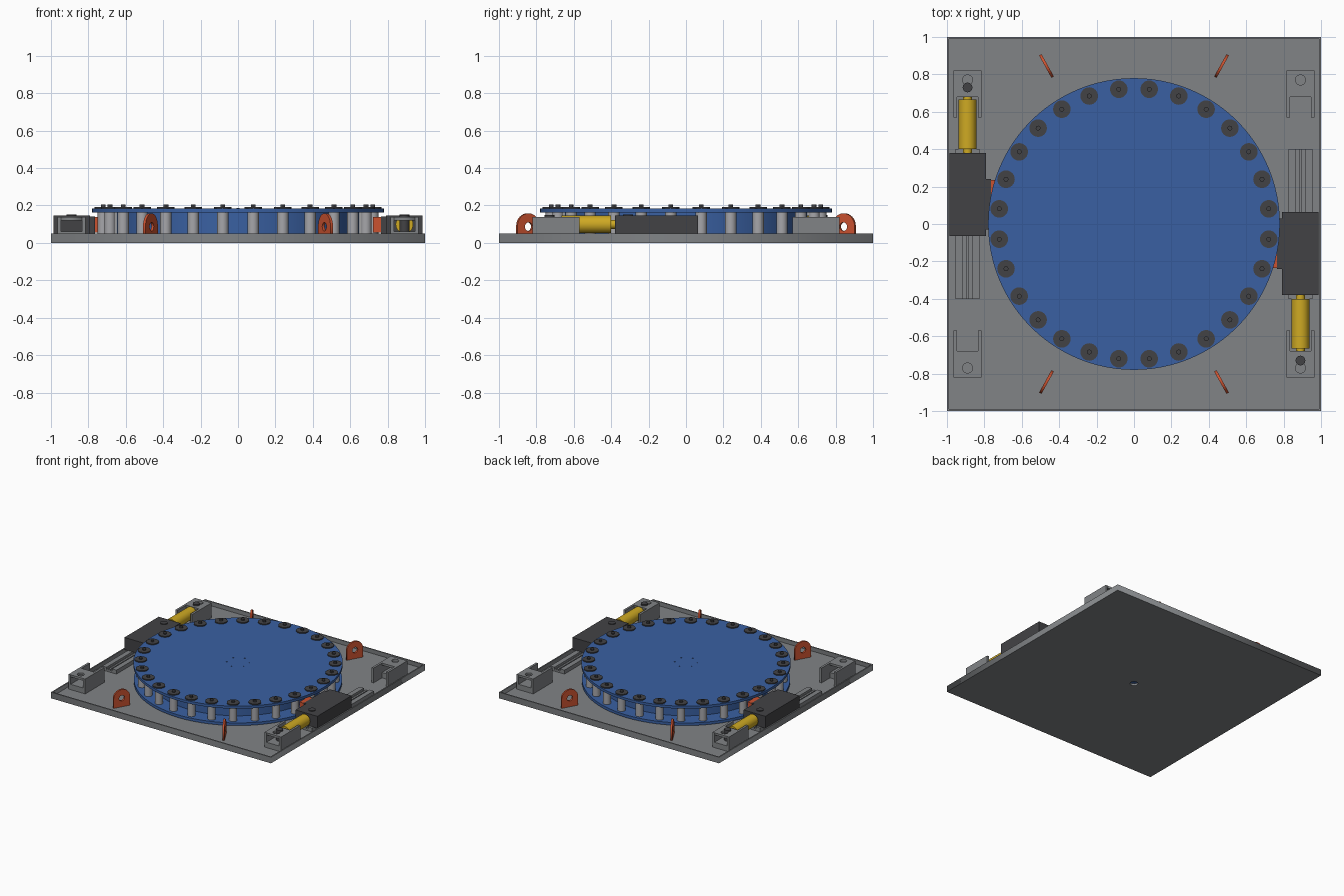
import bpy, bmesh, math
from mathutils import Matrix

if "Cube" in bpy.data.objects:
    bpy.data.objects.remove(bpy.data.objects["Cube"])


def mat(name, *c):
    m = bpy.data.materials.new(name)
    m.diffuse_color = (*c, 1)
    m.use_nodes = True
    m.node_tree.nodes["Principled BSDF"].inputs["Base Color"].default_value = m.diffuse_color
    return m


GREY = mat("steel grey", 0.22, 0.23, 0.24)
BLUE = mat("drum blue", 0.042, 0.118, 0.36)
DARK = mat("dark grey", 0.055, 0.055, 0.06)
SILVER = mat("roller silver", 0.38, 0.38, 0.40)
YELLOW = mat("cylinder yellow", 0.62, 0.40, 0.017)
ORANGE = mat("lug orange", 0.60, 0.085, 0.03)


def finish(name, bm, material, smooth=False):
    me = bpy.data.meshes.new(name)
    bm.to_mesh(me)
    bm.free()
    ob = bpy.data.objects.new(name, me)
    bpy.context.collection.objects.link(ob)
    me.materials.append(material)
    if smooth:
        bpy.ops.object.select_all(action='DESELECT')
        ob.select_set(True)
        bpy.context.view_layer.objects.active = ob
        bpy.ops.object.shade_smooth_by_angle()
    return ob


def box(name, x0, x1, y0, y1, z0, z1, material):
    bm = bmesh.new()
    m = Matrix.Translation(((x0 + x1) / 2, (y0 + y1) / 2, (z0 + z1) / 2))
    m = m @ Matrix.Diagonal((abs(x1 - x0), abs(y1 - y0), abs(z1 - z0), 1))
    bmesh.ops.create_cube(bm, size=1, matrix=m)
    return finish(name, bm, material)


def cyl(name, x, y, z0, z1, r, material, n=24):
    bm = bmesh.new()
    bmesh.ops.create_cone(bm, cap_ends=True, segments=n, radius1=r, radius2=r,
                          depth=z1 - z0, matrix=Matrix.Translation((x, y, (z0 + z1) / 2)))
    return finish(name, bm, material, True)


def cyl_y(name, x, z, y0, y1, r, material):
    bm = bmesh.new()
    m = Matrix.Translation((x, (y0 + y1) / 2, z)) @ Matrix.Rotation(math.pi / 2, 4, 'X')
    bmesh.ops.create_cone(bm, cap_ends=True, segments=32, radius1=r, radius2=r,
                          depth=abs(y1 - y0), matrix=m)
    return finish(name, bm, material, True)


def rect(x0, x1, y0, y1):
    return [(x0, y0), (x1, y0), (x1, y1), (x0, y1)]


def circle(x, y, r, n=24):
    return [(x + r * math.cos(2 * math.pi * i / n), y + r * math.sin(2 * math.pi * i / n))
            for i in range(n)]


def plate(name, loops, thick, matrix, material):
    """Flat plate from an outline and hole loops, centred on its own plane."""
    cu = bpy.data.curves.new(name, 'CURVE')
    cu.dimensions = '2D'
    cu.fill_mode = 'BOTH'
    cu.extrude = thick / 2
    for loop in loops:
        sp = cu.splines.new('POLY')
        sp.points.add(len(loop) - 1)
        for p, (x, y) in zip(sp.points, loop):
            p.co = (x, y, 0, 1)
        sp.use_cyclic_u = True
    cu.materials.append(material)
    ob = bpy.data.objects.new(name, cu)
    bpy.context.collection.objects.link(ob)
    ob.matrix_world = matrix
    bpy.ops.object.select_all(action='DESELECT')
    ob.select_set(True)
    bpy.context.view_layer.objects.active = ob
    bpy.ops.object.convert(target='MESH')
    return bpy.context.object


T = Matrix.Translation
FLOOR = 0.016

# Tray: floor with centre hole, and thin raised rim
plate("tray_floor", [rect(-1, 1, -1, 1), circle(0, 0, 0.03)], FLOOR, T((0, 0, FLOOR / 2)), GREY)
plate("tray_rim", [rect(-1, 1, -1, 1), rect(-0.99, 0.99, -0.99, 0.99)], 0.05 - FLOOR,
      T((0, 0, (0.05 + FLOOR) / 2)), GREY)

# Drum: lower flange, core, upper disc
cyl("lower_flange", 0, 0, 0.022, 0.044, 0.775, BLUE, 96)
cyl("drum_core", 0, 0, FLOOR, 0.17, 0.65, BLUE, 96)
cyl("upper_disc", 0, 0, 0.163, 0.184, 0.78, BLUE, 96)
for i in range(6):
    a = math.radians(30 + 60 * i)
    cyl("centre_screw", 0.085 * math.cos(a), 0.085 * math.sin(a), 0.18, 0.186, 0.008, BLUE, 12)

# Ring of rollers with washers and bolts
for i in range(28):
    a = 2 * math.pi * (i + 0.5) / 28
    x, y = 0.725 * math.cos(a), 0.725 * math.sin(a)
    cyl("roller", x, y, 0.04, 0.166, 0.03, SILVER)
    cyl("roller_washer", x, y, 0.18, 0.192, 0.047, DARK)
    cyl("roller_bolt", x, y, 0.19, 0.204, 0.013, DARK, 12)

# Lifting lugs: radial upright plates with rounded top and eye
r, zc = 0.068, 0.09
outline = [(-r, FLOOR), (r, FLOOR)] + [
    (r * math.cos(math.pi * i / 16), zc + r * math.sin(math.pi * i / 16)) for i in range(17)]
for sx in (1, -1):
    for sy in (1, -1):
        ang = math.atan2(sy * 0.845, sx * 0.468)
        m = T((sx * 0.468, sy * 0.845, 0)) @ Matrix.Rotation(ang, 4, 'Z') @ Matrix.Rotation(math.pi / 2, 4, 'X')
        plate("lifting_lug", [outline, circle(0, 0.087, 0.023)], 0.015, m, ORANGE)

# Brackets: hollow block with pin hole and two arms facing inwards
for sx in (1, -1):
    for sy in (1, -1):
        ya, yb, yc = sy * 0.82, sy * 0.68, sy * 0.57
        for xa, xb in ((0.815, 0.833), (0.947, 0.965)):
            box("bracket_side", sx * xa, sx * xb, ya, yc, FLOOR, 0.138, GREY)
        box("bracket_foot", sx * 0.833, sx * 0.947, ya, yb, FLOOR, 0.06, GREY)
        plate("bracket_top", [rect(-0.057, 0.057, -0.07, 0.07), circle(0, sy * 0.02, 0.027)],
              0.018, T((sx * 0.89, sy * 0.75, 0.129)), GREY)

# Clamp units, repeated by a half turn
for s in (1, -1):
    # slotted guide rails
    box("guide_rail_bed", s * 0.825, s * 0.955, -0.4, 0.4, FLOOR, 0.03, GREY)
    for xa, xb in ((0.825, 0.865), (0.915, 0.955)):
        box("guide_rail", s * xa, s * xb, -0.4, 0.4, FLOOR, 0.048, GREY)
    box("guide_rail_centre", s * 0.882, s * 0.898, -0.4, 0.4, FLOOR, 0.04, GREY)
    # sliding housing, jaw and friction pad
    box("clamp_housing", s * 0.79, s * 0.987, s * -0.38, s * 0.065, 0.046, 0.146, DARK)
    box("clamp_jaw", s * 0.765, s * 0.79, s * -0.24, s * 0.03, 0.05, 0.142, DARK)
    box("clamp_pad", s * 0.722, s * 0.766, s * -0.235, s * -0.12, 0.055, 0.138, ORANGE)
    cyl("housing_pin", s * 0.89, s * -0.31, 0.14, 0.152, 0.027, DARK)
    # actuator with rod and anchor pin
    cyl_y("actuator", s * 0.89, 0.099, s * -0.665, s * -0.4, 0.047, YELLOW)
    cyl_y("actuator_rod", s * 0.89, 0.099, s * -0.41, s * -0.37, 0.024, YELLOW)
    cyl_y("actuator_tail", s * 0.89, 0.099, s * -0.74, s * -0.66, 0.024, YELLOW)
    cyl("anchor_pin", s * 0.89, s * -0.73, FLOOR, 0.15, 0.026, DARK)
